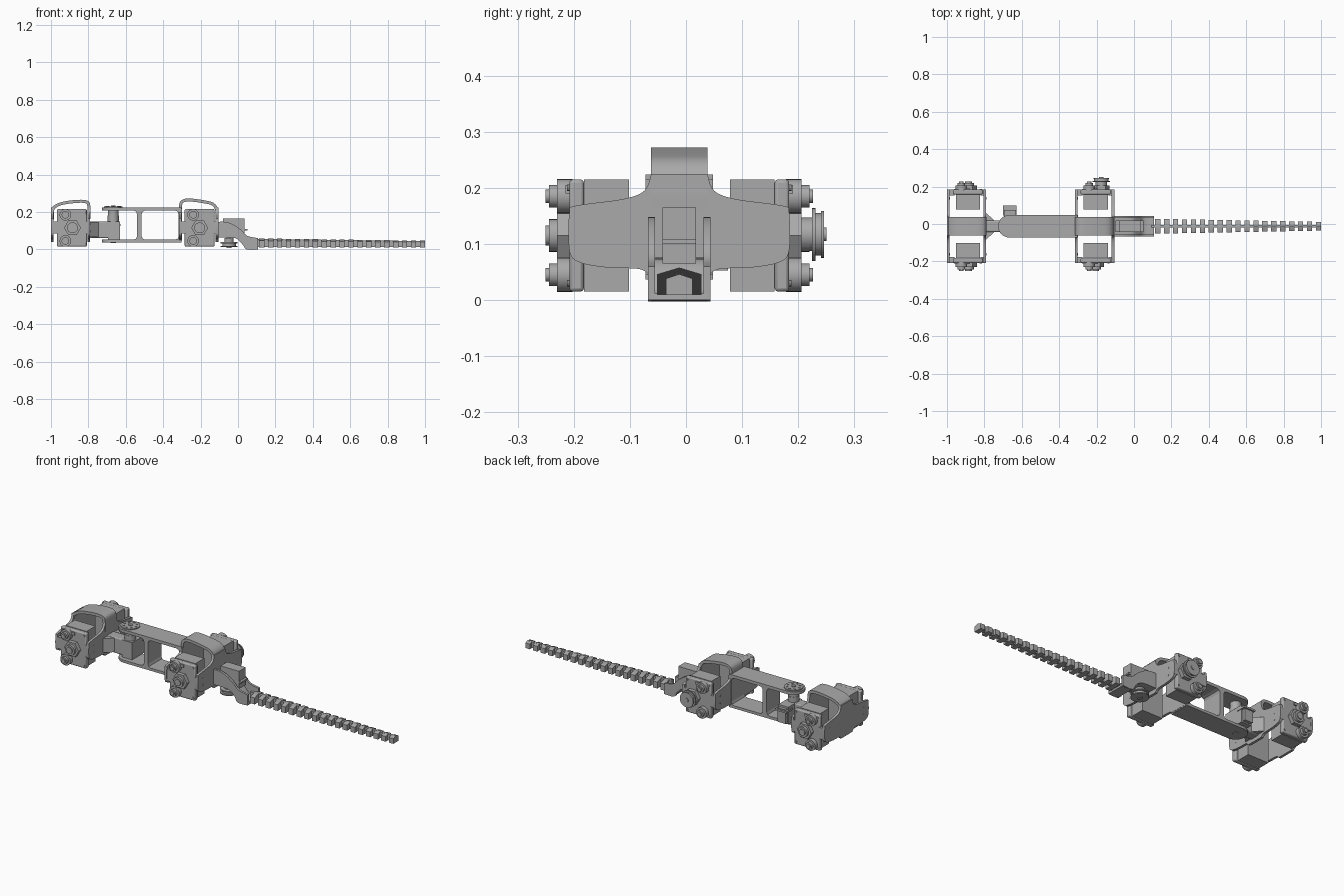
import bpy, bmesh, math
from mathutils import Vector, Matrix

cube = bpy.data.objects.get("Cube")
if cube:
    bpy.data.objects.remove(cube, do_unlink=True)

YC = -0.012  # centre line of the body

grey = bpy.data.materials.new("matte_grey")
grey.use_nodes = True
grey.diffuse_color = (0.4, 0.4, 0.4, 1)
grey.node_tree.nodes["Principled BSDF"].inputs["Base Color"].default_value = (0.4, 0.4, 0.4, 1)


def finish(name, bm, bevel=0):
    bmesh.ops.recalc_face_normals(bm, faces=bm.faces)
    mesh = bpy.data.meshes.new(name)
    bm.to_mesh(mesh)
    bm.free()
    mesh.materials.append(grey)
    ob = bpy.data.objects.new(name, mesh)
    bpy.context.collection.objects.link(ob)
    if bevel:
        mod = ob.modifiers.new("bevel", 'BEVEL')
        mod.width = bevel
        mod.segments = 2
        mod.limit_method = 'ANGLE'
    bpy.ops.object.select_all(action='DESELECT')
    ob.select_set(True)
    bpy.context.view_layer.objects.active = ob
    bpy.ops.object.shade_smooth_by_angle(angle=math.radians(35))
    return ob


def prism(name, pts, axis, lo, hi, bevel=0):
    """Extrude a flat outline along an axis; pts are the other two axes in order."""
    def place(p, d):
        co = list(p)
        co.insert("xyz".index(axis), d)
        return co
    bm = bmesh.new()
    face = bm.faces.new([bm.verts.new(place(p, lo)) for p in pts])
    new = bmesh.ops.extrude_face_region(bm, geom=[face])["geom"]
    shift = Vector(place((0, 0), hi - lo))
    bmesh.ops.translate(bm, vec=shift, verts=[v for v in new if isinstance(v, bmesh.types.BMVert)])
    return finish(name, bm, bevel)


def box(name, x, y, z, bevel=0):
    return prism(name, [(x[0], y[0]), (x[1], y[0]), (x[1], y[1]), (x[0], y[1])], 'z', *z, bevel)


def disc(name, axis, centre, r, lo, hi, n=32):
    pts = [(centre[0] + r * math.cos(2 * math.pi * i / n),
            centre[1] + r * math.sin(2 * math.pi * i / n)) for i in range(n)]
    return prism(name, pts, axis, lo, hi)


def smooth_path(pts, steps=5):
    """Round a polyline with a Catmull-Rom curve."""
    v = [Vector(p) for p in pts]
    v = [v[0]] + v + [v[-1]]
    out = []
    for a, b, c, d in zip(v, v[1:], v[2:], v[3:]):
        for k in range(steps):
            t = k / steps
            out.append(0.5 * (2 * b + (c - a) * t + (2 * a - 5 * b + 4 * c - d) * t * t
                              + (3 * b - a - 3 * c + d) * t ** 3))
    return out + [v[-1]]


def strap(name, pts, thick, y0, y1):
    """Sheet following a path in the side plane, thickened to the right of travel."""
    path = smooth_path(pts)
    inner = []
    for i, p in enumerate(path):
        t = (path[min(i + 1, len(path) - 1)] - path[max(i - 1, 0)]).normalized()
        inner.append(p + Vector((t.y, -t.x)) * thick)
    return prism(name, [tuple(p) for p in path + inner[::-1]], 'y', y0, y1)


# Wide leg plates of the hip brackets
half = smooth_path([(0.05, 0.04), (0.07, 0.055), (0.13, 0.058), (0.18, 0.068), (0.196, 0.09),
                    (0.196, 0.155), (0.185, 0.168), (0.10, 0.18), (0.062, 0.195), (0.05, 0.225)])
plate_outline = [(YC + a, b) for a, b in half] + [(YC - a, b) for a, b in half[::-1]]


def motor(tag, x, side, shaft_x):
    def span(a, b):
        return tuple(sorted((YC + side * a, YC + side * b)))
    box(tag + "_motor_body", (x - 0.065, x + 0.065), span(0.09, 0.17), (0.015, 0.215))
    box(tag + "_motor_face", (x - 0.08, x + 0.08), span(0.17, 0.196), (0.015, 0.215), 0.006)
    box(tag + "_motor_clip", (x - 0.012, x + 0.012), span(0.196, 0.203), (0.19, 0.205))
    for px, z, big in ((x - 0.035, 0.185, 0), (shaft_x, 0.115, 1), (x - 0.035, 0.045, 0)):
        lo, hi = span(0.19, 0.218)
        disc(tag + "_bearing", 'y', (px, z), 0.045 if big else 0.031, lo, hi, 6 if big else 20)
        lo, hi = span(0.21, 0.232)
        disc(tag + "_collar", 'y', (px, z), 0.029 if big else 0.02, lo, hi)
        lo, hi = span(0.23, 0.238)
        disc(tag + "_shaft", 'y', (px, z), 0.018 if big else 0.012, lo, hi)
    for dx in (-0.068, 0.068):
        for z in (0.03, 0.2):
            lo, hi = span(0.19, 0.2)
            disc(tag + "_screw", 'y', (x + dx, z), 0.006, lo, hi, 10)


def bracket(tag, x0, x1, arch, motor_x):
    for x in (x0, x1 - 0.014):
        prism(tag + "_leg_plate", plate_outline, 'x', x, x + 0.014)
        for s in (-1, 1):
            for z in (0.097, 0.135):
                disc(tag + "_rivet", 'x', (YC + s * 0.15, z), 0.006, x - 0.001, x + 0.015, 12)
            # Mounting ears that carry the motor face
            ys = sorted((YC + s * 0.165, YC + s * 0.196))
            inner = (x, motor_x - 0.07) if x == x0 else (motor_x + 0.07, x + 0.014)
            box(tag + "_ear", inner, ys, (0.085, 0.15))
    strap(tag + "_arch", arch, 0.016, YC - 0.05, YC + 0.05)


bracket("front", -1.0, -0.79, [(-1.0, 0.16), (-0.998, 0.215), (-0.975, 0.24), (-0.93, 0.256),
                              (-0.85, 0.265), (-0.805, 0.26), (-0.79, 0.235), (-0.79, 0.16)], -0.89)
bracket("rear", -0.315, -0.105, [(-0.315, 0.16), (-0.315, 0.235), (-0.3, 0.264), (-0.26, 0.272),
                                (-0.18, 0.262), (-0.13, 0.248), (-0.107, 0.215), (-0.105, 0.16)], -0.205)
for side in (-1, 1):
    motor("front", -0.888, side, -0.885)
    motor("rear", -0.205, side, -0.205 if side < 0 else -0.175)

# Drive pulley on the rear left motor
for r, a, b in ((0.03, 0.20, 0.236), (0.047, 0.225, 0.231), (0.038, 0.231, 0.241),
                (0.042, 0.241, 0.246), (0.012, 0.24, 0.25)):
    disc("drive_pulley", 'y', (-0.175, 0.117), r, a, b)

# Spine frame: two round-ended plates joined by posts
W = 0.06
PIVOT = -0.667
arc = [(PIVOT - W * math.sin(math.pi * i / 16), YC + W * math.cos(math.pi * i / 16)) for i in range(17)]
plate = [(-0.303, YC + W)] + arc + [(-0.303, YC - W)]
prism("spine_top_plate", plate, 'z', 0.207, 0.224)
prism("spine_bottom_plate", plate, 'z', 0.037, 0.052)
box("spine_middle_post", (-0.54, -0.515), (YC - W, YC + W), (0.045, 0.215))
box("spine_rear_post", (-0.318, -0.30), (YC - W, YC + W), (0.045, 0.215))
for x, s in ((-0.515, 1), (-0.54, -1), (-0.318, -1)):
    for z, u in ((0.052, 1), (0.207, -1)):
        prism("spine_fillet", [(x, z), (x + s * 0.018, z), (x + s * 0.005, z + u * 0.005), (x, z + u * 0.018)],
              'y', YC - W, YC + W)

# Steering servo at the spine pivot
box("neck_link", (-0.795, -0.685), (YC - 0.03, YC + 0.03), (0.06, 0.15), 0.006)
prism("neck_flare", [(-0.79, YC - 0.07), (-0.745, YC - 0.03), (-0.745, YC + 0.03), (-0.79, YC + 0.07)],
      'z', 0.065, 0.145)
box("neck_servo", (-0.695, -0.632), (YC - 0.035, 0.075), (0.053, 0.15))
box("neck_servo_tab", (-0.70, -0.628), (0.045, 0.10), (0.125, 0.135))
box("neck_servo_tail", (-0.69, -0.64), (0.07, 0.092), (0.06, 0.14))
disc("neck_servo_gear", 'z', (PIVOT, YC), 0.03, 0.15, 0.18)
disc("neck_servo_horn", 'z', (PIVOT, YC), 0.028, 0.18, 0.208)
disc("pivot_disc", 'z', (PIVOT, YC), 0.05, 0.224, 0.229)
disc("pivot_cap", 'z', (PIVOT, YC), 0.012, 0.229, 0.234, 16)
disc("lower_pivot", 'z', (PIVOT, YC), 0.015, 0.034, 0.056, 16)
for i in range(8):
    a = i * math.pi / 4
    disc("pivot_screw", 'z', (PIVOT + 0.035 * math.cos(a), YC + 0.035 * math.sin(a)), 0.006, 0.229, 0.232, 10)

# Tail base: cheeks, floor, servo and pulley
top = smooth_path([(-0.11, 0.147), (-0.07, 0.147), (-0.03, 0.135), (0.015, 0.105), (0.05, 0.072), (0.107, 0.06)], 3)
under = smooth_path([(0.107, 0.0), (0.045, 0.0), (0.025, 0.03), (-0.015, 0.06), (-0.11, 0.062)], 3)
cheek = [tuple(p) for p in top + under]
for s in (-1, 1):
    ys = sorted((YC + s * 0.043, YC + s * 0.056))
    prism("tail_base_cheek", cheek, 'y', *ys)
strap("tail_base_floor", [(-0.11, 0.075), (-0.015, 0.073), (0.025, 0.043), (0.055, 0.012), (0.107, 0.012)],
      0.012, YC - 0.05, YC + 0.05)
box("tail_servo", (-0.08, 0.036), (YC - 0.03, YC + 0.03), (0.065, 0.165))
box("tail_servo_tab", (-0.098, 0.05), (YC - 0.03, YC + 0.03), (0.10, 0.108))
for r, a, b in ((0.014, 0.008, 0.07), (0.046, 0.012, 0.018), (0.036, 0.018, 0.032), (0.046, 0.032, 0.038),
                (0.024, 0.038, 0.06)):
    disc("tail_pulley", 'z', (-0.048, YC), r, a, b)

# Tail: ridged vertebrae on a thin flexible strip
COUNT = 19
for i in range(COUNT):
    t = i / (COUNT - 1)
    x = 0.127 + t * 0.859
    w = 0.040 - 0.016 * t
    lo, side, ridge = 0.009, 0.046 - 0.008 * t, 0.058 - 0.012 * t
    prism("tail_segment", [(YC - w, lo), (YC + w, lo), (YC + w, side), (YC, ridge), (YC - w, side)],
          'x', x - 0.014, x + 0.014)
prism("tail_strip", [(0.09, 0.012), (0.995, 0.012), (0.995, 0.044), (0.09, 0.056)], 'y', YC - 0.007, YC + 0.007)
